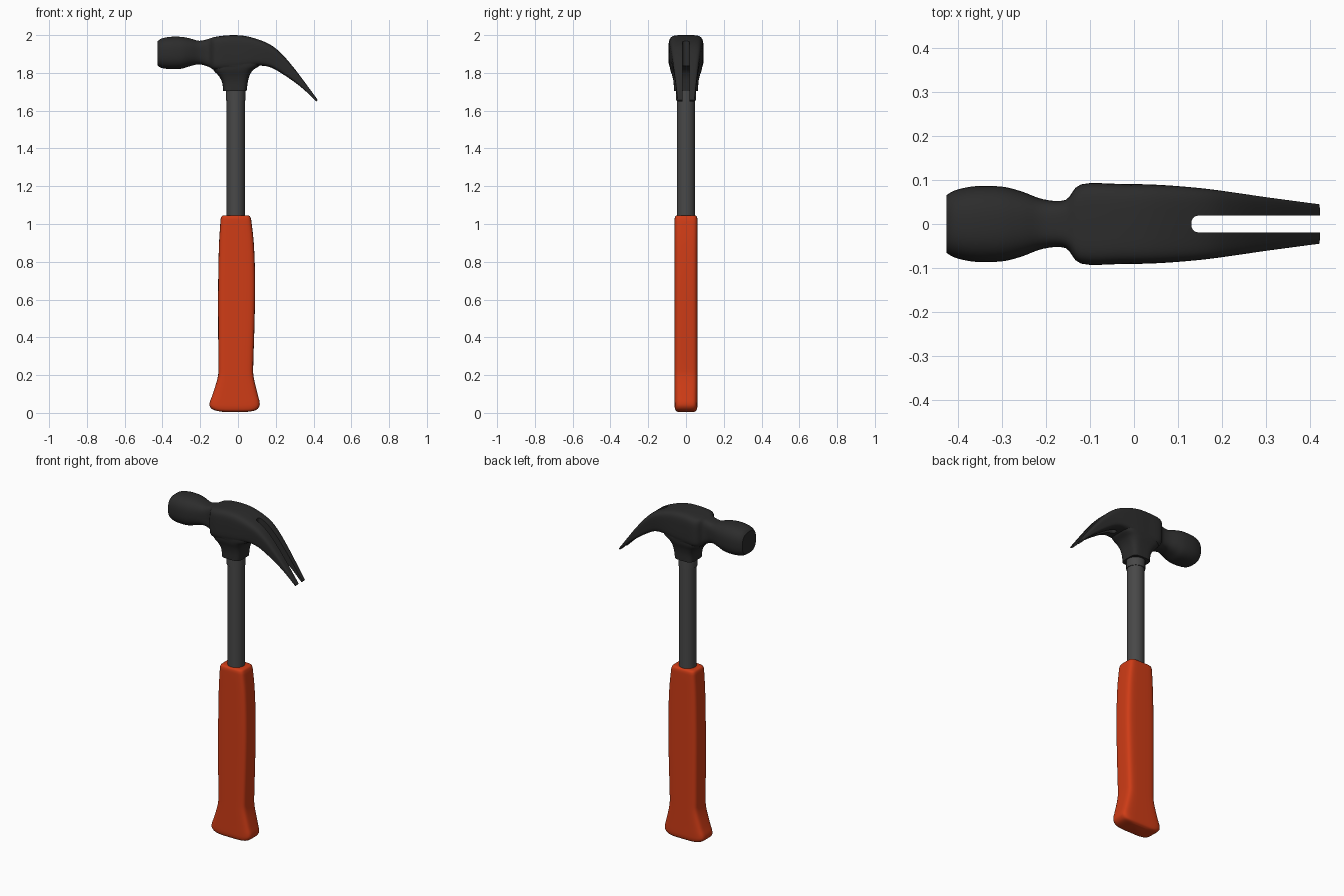
import bpy, bmesh, math
from mathutils import Vector

if "Cube" in bpy.data.objects:
    bpy.data.objects.remove(bpy.data.objects["Cube"])


def material(name, rgb):
    m = bpy.data.materials.new(name)
    m.diffuse_color = (*rgb, 1)
    m.use_nodes = True
    m.node_tree.nodes["Principled BSDF"].inputs["Base Color"].default_value = m.diffuse_color
    return m


def link(name, bm):
    bmesh.ops.recalc_face_normals(bm, faces=bm.faces)
    me = bpy.data.meshes.new(name)
    bm.to_mesh(me)
    bm.free()
    ob = bpy.data.objects.new(name, me)
    bpy.context.collection.objects.link(ob)
    return ob


def spline(rows, steps):
    """Catmull-Rom interpolation of section rows."""
    out = []
    for i in range(len(rows) - 1):
        quad = zip(rows[max(i - 1, 0)], rows[i], rows[i + 1], rows[min(i + 2, len(rows) - 1)])
        quad = list(quad)
        for s in range(steps):
            t = s / steps
            out.append([0.5 * (2 * b + (c - a) * t + (2 * a - 5 * b + 4 * c - d) * t * t
                               + (3 * b - a - 3 * c + d) * t ** 3) for a, b, c, d in quad])
    return out + [list(rows[-1])]


def loft(name, rows, steps=4, n=40):
    """Rows: x, z of one side, x, z of the opposite side, half width in y, squareness."""
    bm = bmesh.new()
    rings = []
    for ax, az, bx, bz, hw, k in spline(rows, steps):
        ring = []
        for i in range(n):
            t = 2 * math.pi * (i + 0.5) / n
            c, s = (math.copysign(abs(f) ** (2 / k), f) for f in (math.cos(t), math.sin(t)))
            ring.append(bm.verts.new(((ax + bx) / 2 + (ax - bx) / 2 * c, hw * s,
                                      (az + bz) / 2 + (az - bz) / 2 * c)))
        rings.append(ring)
    for r, q in zip(rings, rings[1:]):
        for i in range(n):
            j = (i + 1) % n
            bm.faces.new((r[i], r[j], q[j], q[i]))
    bm.faces.new(rings[0])
    bm.faces.new(rings[-1])
    return link(name, bm)


def upright(name, rows, k, steps=4):
    """Vertical loft. Rows: z, left x, right x, half width."""
    return loft(name, [(l, z, r, z, w, k) for z, l, r, w in rows], steps)


def boolean(ob, tool, op):
    m = ob.modifiers.new(op, 'BOOLEAN')
    m.operation, m.object, m.solver = op, tool, 'EXACT'
    bpy.context.view_layer.objects.active = ob
    bpy.ops.object.modifier_apply(modifier=m.name)
    bpy.data.objects.remove(tool)


def finish(ob, mat, angle=40):
    ob.data.materials.clear()
    ob.data.materials.append(mat)
    bpy.ops.object.select_all(action='DESELECT')
    ob.select_set(True)
    bpy.context.view_layer.objects.active = ob
    bpy.ops.object.shade_smooth_by_angle(angle=math.radians(angle))


# Head: striking face, neck, cheeks and curved claw in one sweep
head = loft("hammer_head", [
    (-0.425, 1.968, -0.425, 1.838, 0.066, 2.6),
    (-0.405, 1.982, -0.405, 1.826, 0.077, 2.6),
    (-0.36, 1.991, -0.36, 1.820, 0.086, 2.6),
    (-0.30, 1.991, -0.30, 1.822, 0.085, 2.6),
    (-0.255, 1.983, -0.255, 1.835, 0.074, 2.6),
    (-0.205, 1.970, -0.205, 1.845, 0.056, 3),
    (-0.155, 1.980, -0.155, 1.832, 0.055, 4),
    (-0.12, 1.991, -0.12, 1.815, 0.090, 5),
    (-0.03, 2.000, -0.03, 1.815, 0.091, 5),
    (0.06, 1.991, 0.045, 1.825, 0.089, 5),
    (0.165, 1.953, 0.105, 1.838, 0.082, 5),
    (0.235, 1.897, 0.175, 1.828, 0.073, 5),
    (0.305, 1.815, 0.265, 1.775, 0.062, 5),
    (0.365, 1.735, 0.345, 1.715, 0.053, 5),
    (0.422, 1.657, 0.414, 1.649, 0.045, 5)])

# Flared socket under the head
socket = upright("socket", [
    (1.705, -0.079, 0.046, 0.064, ), (1.75, -0.084, 0.052, 0.066),
    (1.785, -0.103, 0.061, 0.073), (1.815, -0.13, 0.08, 0.083),
    (1.845, -0.132, 0.118, 0.086), (1.90, -0.11, 0.11, 0.084)], 4)
boolean(head, socket, 'UNION')

# Nail slot with a rounded inner end
bm = bmesh.new()
bmesh.ops.create_cube(bm, size=1)
for v in bm.verts:
    v.co = Vector((0.365 + 0.47 * v.co.x, 0.038 * v.co.y, 1.8 + 0.7 * v.co.z))
inner = [e for e in bm.edges if all(v.co.x < 0.2 for v in e.verts)
         and abs(e.verts[0].co.z - e.verts[1].co.z) > 0.1]
bmesh.ops.bevel(bm, geom=inner, offset=0.016, segments=5, profile=0.5, affect='EDGES')
slot = link("slot_cutter", bm)
slot.hide_render = True
boolean(head, slot, 'DIFFERENCE')
finish(head, material("dark_steel", (0.025, 0.025, 0.025)))

# Shaft with a thin collar below the head
steel = material("shaft_steel", (0.065, 0.065, 0.065))
finish(upright("shaft", [(0.95, -0.06, 0.036, 0.048), (1.75, -0.06, 0.036, 0.048)], 2, 1), steel)
finish(upright("collar", [(1.655, -0.065, 0.040, 0.052), (1.72, -0.065, 0.040, 0.052)], 2, 1), steel)

# Grip with flared butt
grip = upright("grip", [
    (0.004, -0.07, 0.04, 0.042), (0.013, -0.122, 0.09, 0.055), (0.03, -0.147, 0.111, 0.060),
    (0.055, -0.150, 0.115, 0.061), (0.10, -0.134, 0.104, 0.061), (0.19, -0.107, 0.083, 0.061),
    (0.26, -0.104, 0.081, 0.061), (0.45, -0.105, 0.087, 0.061), (0.68, -0.105, 0.091, 0.061),
    (0.88, -0.101, 0.085, 0.061), (1.00, -0.094, 0.073, 0.061), (1.03, -0.091, 0.068, 0.060),
    (1.042, -0.085, 0.062, 0.055), (1.046, -0.075, 0.052, 0.046)], 5.5)
finish(grip, material("grip_red", (0.62, 0.045, 0.008)), 60)
